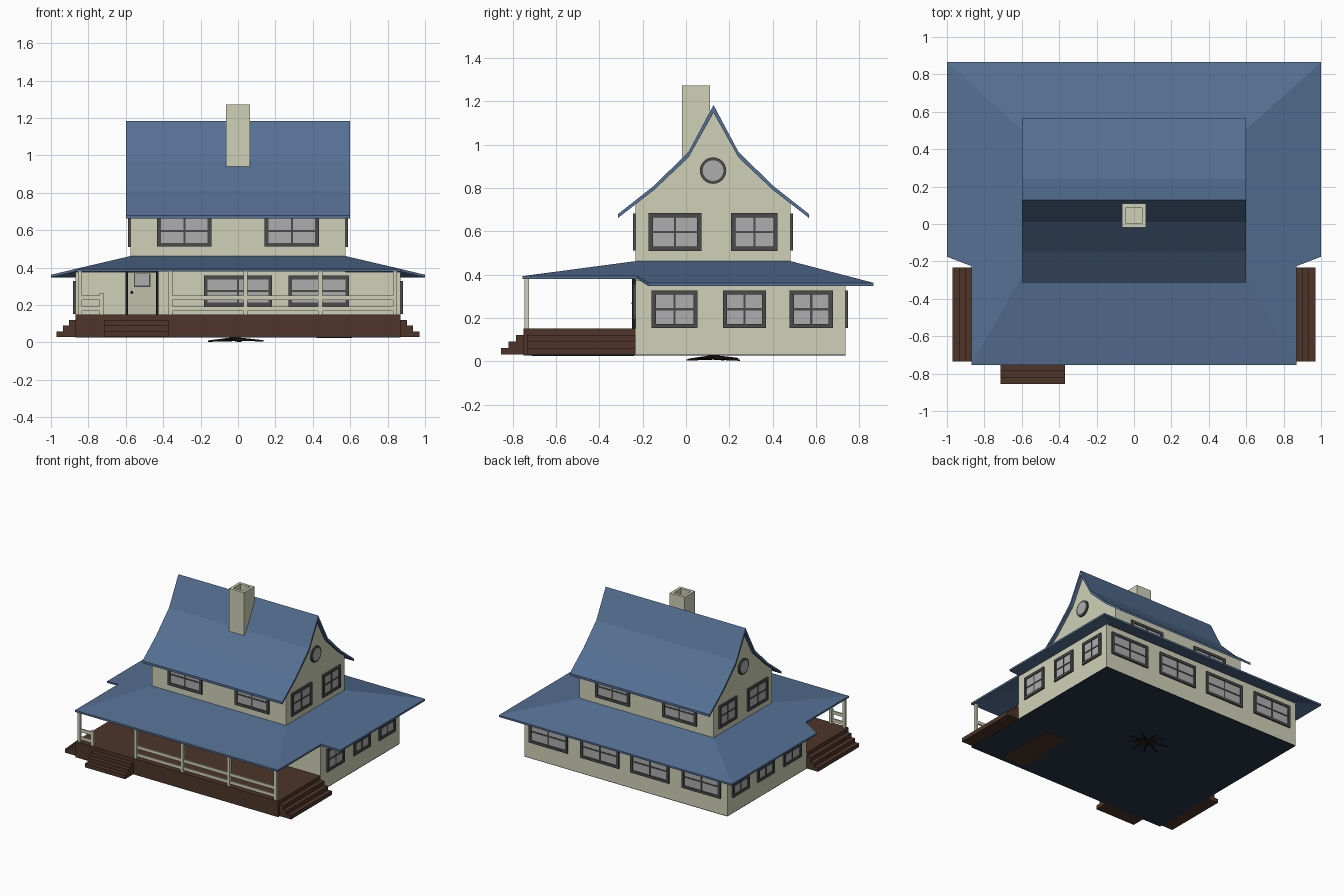
import bpy, bmesh, math, random
from mathutils import Matrix, Vector

if "Cube" in bpy.data.objects:
    bpy.data.objects.remove(bpy.data.objects["Cube"])

random.seed(3)


def material(name, rgb):
    m = bpy.data.materials.new(name)
    m.diffuse_color = (*rgb, 1)
    m.use_nodes = True
    m.node_tree.nodes["Principled BSDF"].inputs["Base Color"].default_value = m.diffuse_color
    return m


CREAM = material("cream", (0.63, 0.64, 0.48))
DOOR = material("door_cream", (0.52, 0.53, 0.40))
BLUE = material("blue", (0.09, 0.16, 0.29))
NAVY = material("navy", (0.02, 0.035, 0.06))
BROWN = material("brown", (0.075, 0.036, 0.022))
DARK = material("dark_grey", (0.07, 0.07, 0.07))
GLASS = material("glass_grey", (0.42, 0.42, 0.42))
BLACK = material("black", (0.01, 0.01, 0.01))


def finish(bm, name, mat):
    bmesh.ops.recalc_face_normals(bm, faces=bm.faces)
    me = bpy.data.meshes.new(name)
    bm.to_mesh(me)
    bm.free()
    me.materials.append(mat)
    ob = bpy.data.objects.new(name, me)
    bpy.context.collection.objects.link(ob)
    return ob


def boxes(name, mat, spans, M=Matrix()):
    """One object from boxes given as (x0, x1, y0, y1, z0, z1)."""
    bm = bmesh.new()
    for x0, x1, y0, y1, z0, z1 in spans:
        T = Matrix.Translation(((x0 + x1) / 2, (y0 + y1) / 2, (z0 + z1) / 2))
        S = Matrix.Diagonal((x1 - x0, y1 - y0, z1 - z0, 1))
        bmesh.ops.create_cube(bm, size=1, matrix=M @ T @ S)
    return finish(bm, name, mat)


def prism(name, mat, yz, half):
    """Extrude a y-z outline along x, from -half to half."""
    bm = bmesh.new()
    a = [bm.verts.new((-half, y, z)) for y, z in yz]
    b = [bm.verts.new((half, y, z)) for y, z in yz]
    bm.faces.new(a)
    bm.faces.new(b)
    for i in range(len(a)):
        j = (i + 1) % len(a)
        bm.faces.new((a[i], a[j], b[j], b[i]))
    return finish(bm, name, mat)


def window(name, pos, deg, w, h, f=0.02):
    """Four-pane window; deg turns it from facing -y."""
    M = Matrix.Translation(pos) @ Matrix.Rotation(math.radians(deg), 4, 'Z')
    u, v, o = w / 2, h / 2, -0.012
    boxes(name + "_frame", DARK, [
        (-u, u, o, 0.005, v - f, v), (-u, u, o, 0.005, -v, f - v),
        (-u, f - u, o, 0.005, f - v, v - f), (u - f, u, o, 0.005, f - v, v - f),
        (-0.005, 0.005, -0.009, 0.005, f - v, v - f),
        (f - u, u - f, -0.0085, 0.005, -0.005, 0.005)], M)
    boxes(name + "_glass", GLASS, [(f - u, u - f, -0.005, 0.004, f - v, v - f)], M)


# Main dimensions
X1, XU = 0.87, 0.575
YF, YB, YUB, YP = -0.233, 0.737, 0.483, -0.75
YC = 0.127

# Base, ground floor, porch deck
boxes("floor_slab", NAVY, [(-X1, X1, YP, YB, 0.027, 0.032)])
boxes("ground_floor_walls", CREAM, [(-X1, X1, YF, YB, 0.031, 0.376)])
boxes("porch_deck", BROWN, [(-X1, X1, YP, YF, 0.031, 0.15)])
boxes("deck_hatch", BROWN, [(0.42, 0.61, -0.71, -0.24, 0.025, 0.03)])

# Steps: front and both sides
treads = [(0.035, 0.12), (0.07, 0.09), (0.105, 0.06)]
boxes("front_steps", BROWN, [(-0.715, -0.37, YP - d, YP, 0.03, z) for d, z in treads])
for s, side in ((1, "right"), (-1, "left")):
    boxes(side + "_steps", BROWN, [
        (*sorted((s * X1, s * (X1 + d * 0.95))), -0.735, YF, 0.03, z) for d, z in treads])

# Upper roof profile (distance from ridge, height), mirrored front to back
half = [(0.44, 0.68), (0.275, 0.81), (0.115, 0.967), (0, 1.183)]
top = [(YC - d, z) for d, z in half] + [(YC + d, z) for d, z in half[-2::-1]]
T = [0.018, 0.02, 0.026, 0.036, 0.026, 0.02, 0.018]
under = [(y, z - t) for (y, z), t in zip(top, T)]
prism("upper_roof", BLUE, top + under[::-1], 0.6)

# Upper storey with gable ends reaching the roof underside
prism("upper_storey_walls", CREAM, [(YF, 0.37), (YF, 0.733)]
      + [(y, z + 0.006) for y, z in under[1:-1]] + [(YUB, 0.733), (YUB, 0.37)], XU)

# Lower skirt roof with porch part narrower than the side eaves
bm = bmesh.new()
rows = [(XU, YF, 0.462), (XU, YUB, 0.462), (1, 0.865, 0.362),
        (1, -0.175, 0.362), (X1, -0.225, 0.393), (X1, YP - 0.004, 0.393)]
R = [bm.verts.new(p) for p in rows]
L = [bm.verts.new((-x, y, z)) for x, y, z in rows]
for loop in (R[::-1], L, [L[0], L[5], R[5], R[0]], [R[1], R[2], L[2], L[1]]):
    bm.faces.new(loop)
ext = bmesh.ops.extrude_face_region(bm, geom=bm.faces[:], use_keep_orig=True)
bmesh.ops.translate(bm, vec=(0, 0, -0.014),
                    verts=[e for e in ext["geom"] if isinstance(e, bmesh.types.BMVert)])
finish(bm, "lower_roof", BLUE)

# Hollow chimney
cx, y0, y1, w = 0.064, -0.018, 0.11, 0.022
boxes("chimney", CREAM, [
    (-cx, cx, y0, y0 + w, 0.94, 1.272), (-cx, cx, y1 - w, y1, 0.94, 1.272),
    (-cx, w - cx, y0 + w, y1 - w, 0.94, 1.272), (cx - w, cx, y0 + w, y1 - w, 0.94, 1.272),
    (w - cx, cx - w, y0 + w, y1 - w, 0.94, 1.2)])

# Porch posts and railings
posts = [-0.845, -0.36, 0.04, 0.44, 0.84]
py = -0.735
boxes("porch_posts", CREAM, [(x - 0.011, x + 0.011, py - 0.011, py + 0.011, 0.15, 0.385)
                             for x in posts]
      + [(-0.741, -0.719, py - 0.011, py + 0.011, 0.15, 0.265)])
boxes("porch_rails", CREAM, [(a, b, py - 0.006, py + 0.006, z, z + 0.024)
                             for a, b in ((-0.845, -0.73), (-0.36, 0.84))
                             for z in (0.168, 0.228)])

# Front door
boxes("door_frame", BLACK, [(-0.602, -0.588, YF - 0.017, YF, 0.15, 0.385),
                            (-0.438, -0.424, YF - 0.017, YF, 0.15, 0.385),
                            (-0.588, -0.438, YF - 0.017, YF, 0.374, 0.385)])
boxes("door", DOOR, [(-0.588, -0.438, YF - 0.006, YF, 0.15, 0.374)])
boxes("door_window_frame", DARK, [(-0.557, -0.468, YF - 0.01, YF, 0.298, 0.37)])
boxes("door_window_glass", GLASS, [(-0.55, -0.475, YF - 0.012, YF, 0.305, 0.365)])
bm = bmesh.new()
bmesh.ops.create_uvsphere(bm, u_segments=8, v_segments=6, radius=0.007,
                          matrix=Matrix.Translation((-0.567, YF - 0.012, 0.268)))
finish(bm, "door_knob", BLACK)

# Front and back windows
window("front_window_a", (0, YF, 0.275), 0, 0.365, 0.165)
window("front_window_b", (0.432, YF, 0.275), 0, 0.325, 0.165)
for i, x in enumerate((-0.65, -0.21, 0.22, 0.66)):
    window(f"back_window_{i}", (x, YB, 0.24), 180, 0.33, 0.175)
for i, x in enumerate((-0.287, 0.288)):
    window(f"upper_front_window_{i}", (x, YF, 0.597), 0, 0.29, 0.17)
    window(f"upper_back_window_{i}", (x, YUB, 0.597), 180, 0.29, 0.17)

# Side windows and round gable windows
for s, side in ((1, "right"), (-1, "left")):
    for i, (y, w) in enumerate(((-0.053, 0.213), (0.27, 0.2), (0.578, 0.2))):
        window(f"{side}_window_{i}", (s * X1, y, 0.24), 90 * s, w, 0.175)
    for i, (y, w) in enumerate(((-0.051, 0.245), (0.316, 0.215))):
        window(f"{side}_upper_window_{i}", (s * XU, y, 0.597), 90 * s, w, 0.175)
    for part, r, d, mat in (("frame", 0.061, 0.02, DARK), ("glass", 0.048, 0.026, GLASS)):
        bm = bmesh.new()
        bmesh.ops.create_cone(bm, cap_ends=True, segments=24, radius1=r, radius2=r, depth=d,
                              matrix=Matrix.Translation((s * XU, 0.125, 0.88))
                              @ Matrix.Rotation(math.pi / 2, 4, 'Y'))
        finish(bm, f"{side}_round_window_{part}", mat)

# Splayed roots under the floor
bm = bmesh.new()
for k in range(9):
    a = math.tau * k / 9 + random.uniform(-0.15, 0.15)
    tip = Vector((0.155 * math.cos(a), 0.125 * math.sin(a), random.uniform(-0.014, -0.004)))
    M = (Matrix.Translation(Vector((-0.018, 0.125, 0.018)) + tip / 2)
         @ tip.to_track_quat('Z', 'Y').to_matrix().to_4x4())
    bmesh.ops.create_cone(bm, cap_ends=True, segments=6, radius1=0.011, radius2=0.003,
                          depth=tip.length, matrix=M)
finish(bm, "roots", material("root_brown", (0.02, 0.012, 0.008)))
